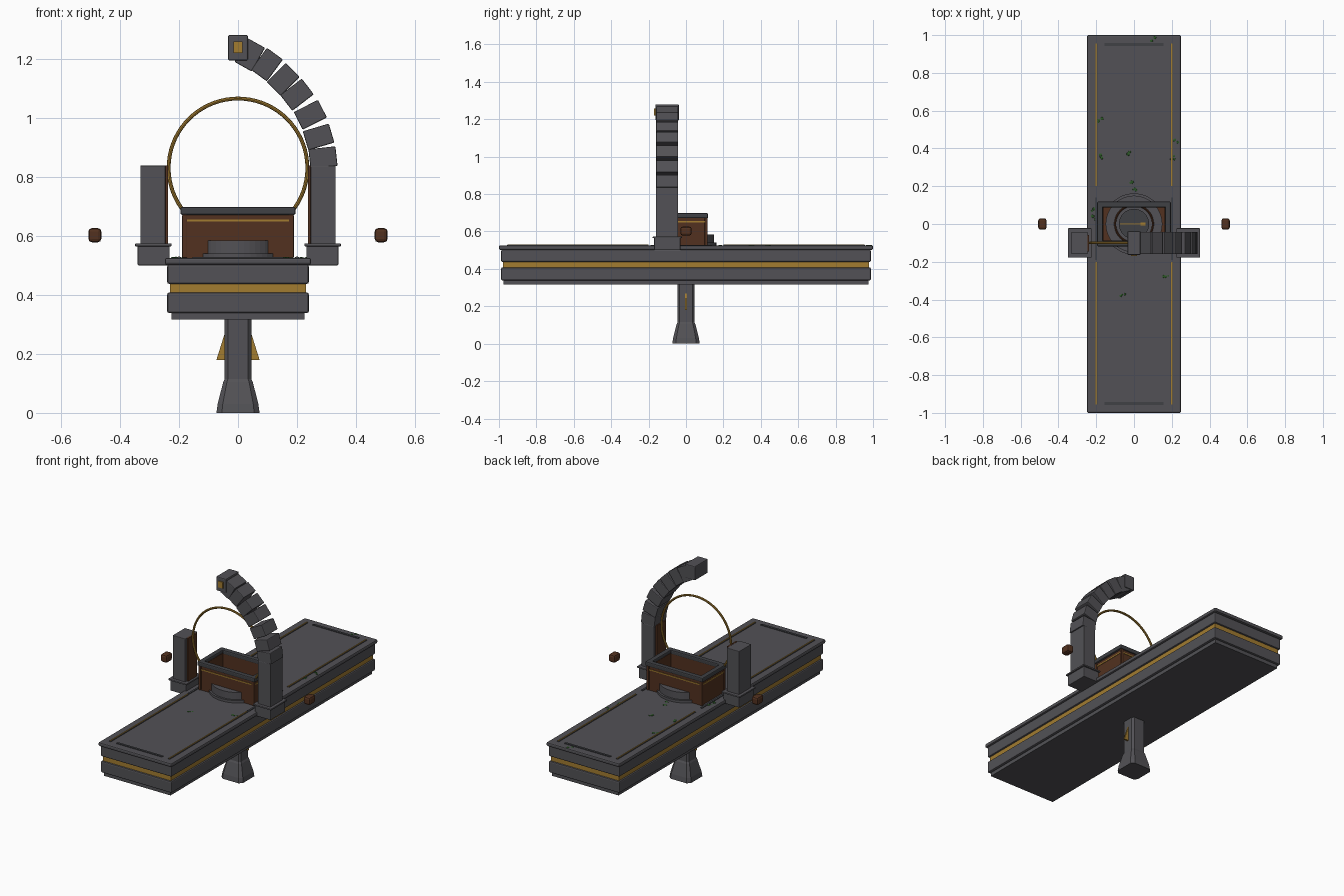
import bpy, bmesh, math, random
from mathutils import Matrix, Vector

if "Cube" in bpy.data.objects:
    bpy.data.objects.remove(bpy.data.objects["Cube"])
random.seed(4)


def material(name, rgb):
    m = bpy.data.materials.new(name)
    m.use_nodes = True
    m.diffuse_color = (*rgb, 1)
    m.node_tree.nodes["Principled BSDF"].inputs["Base Color"].default_value = (*rgb, 1)
    return m


STONE = material("grey stone", (0.085, 0.083, 0.092))
DARK = material("dark stone", (0.05, 0.052, 0.058))
GOLD = material("aged gold", (0.36, 0.20, 0.03))
WOOD = material("brown bronze", (0.085, 0.031, 0.014))
MOSS = material("green moss", (0.025, 0.095, 0.02))


def finish(name, bm, mat, bevel=0.0):
    mesh = bpy.data.meshes.new(name)
    bm.to_mesh(mesh)
    bm.free()
    mesh.materials.append(mat)
    ob = bpy.data.objects.new(name, mesh)
    bpy.context.collection.objects.link(ob)
    if bevel:
        mod = ob.modifiers.new("Bevel", "BEVEL")
        mod.width, mod.segments = bevel, 2
    return ob


def box(name, x, y, z, mat, bevel=0.0):
    """Box from (min, max) ranges along each axis."""
    bm = bmesh.new()
    size = [r[1] - r[0] for r in (x, y, z)]
    mid = [sum(r) / 2 for r in (x, y, z)]
    bmesh.ops.create_cube(bm, size=1, matrix=Matrix.Translation(mid) @ Matrix.Diagonal((*size, 1)))
    return finish(name, bm, mat, bevel)


def slab(name, hx, hy, z, mat, bevel=0.0):
    return box(name, (-hx, hx), (-hy, hy), z, mat, bevel)


def disc(name, r, z, mat, sides=48):
    bm = bmesh.new()
    bmesh.ops.create_cone(bm, cap_ends=True, segments=sides, radius1=r, radius2=r, depth=z[1] - z[0],
                          matrix=Matrix.Translation((0, 0, sum(z) / 2)))
    return finish(name, bm, mat)


def frame(name, hx, hy, t, z, mat, bevel=0.0):
    """Four walls around a rectangle."""
    for s, side in ((-1, "a"), (1, "b")):
        xs, ys = sorted((s * hx, s * (hx - t))), sorted((s * hy, s * (hy - t)))
        box(f"{name}_end_{side}", xs, (-hy, hy), z, mat, bevel)
        box(f"{name}_long_{side}", (-hx, hx), ys, z, mat, bevel)


def torus(name, centre, radius, tube, mat, upright):
    bpy.ops.mesh.primitive_torus_add(major_radius=radius, minor_radius=tube, major_segments=72,
                                     minor_segments=8, location=centre,
                                     rotation=(math.pi / 2 if upright else 0, 0, 0))
    ob = bpy.context.object
    ob.name = name
    ob.data.materials.append(mat)
    bpy.ops.object.shade_smooth_by_angle()


# Long platform built in layers
slab("platform_top", 0.248, 1.0, (0.502, 0.525), STONE, 0.007)
slab("platform_upper", 0.24, 0.988, (0.437, 0.503), STONE, 0.007)
slab("platform_band", 0.23, 0.978, (0.40, 0.44), GOLD)
slab("platform_lower", 0.24, 0.988, (0.338, 0.408), STONE, 0.007)
slab("platform_base", 0.225, 0.975, (0.316, 0.34), STONE)

# Inlaid trim strips on the deck
for s in (-1, 1):
    end = sorted((s * 0.943, s * 0.957))
    box("end_trim", (-0.155, 0.155), end, (0.52, 0.529), DARK)
    box("centre_trim", sorted((s * 0.195, s * 0.207)), (-0.19, 0.14), (0.52, 0.529), DARK)
    for t in (-1, 1):
        run = sorted((t * 0.2, t * 0.955))
        box("side_trim", sorted((s * 0.193, s * 0.207)), run, (0.52, 0.528), DARK)
        box("side_inlay", sorted((s * 0.197, s * 0.203)), run, (0.52, 0.53), GOLD)

# Stem with flared square foot
bm = bmesh.new()
rings = []
for h, z in ((0.073, 0), (0.069, 0.03), (0.05, 0.105), (0.045, 0.115), (0.045, 0.32)):
    c = h * 0.75
    pts = ((h, -c), (h, c), (c, h), (-c, h), (-h, c), (-h, -c), (-c, -h), (c, -h))
    rings.append([bm.verts.new((x, y, z)) for x, y in pts])
for a, b in zip(rings, rings[1:]):
    for i in range(8):
        j = (i + 1) % 8
        bm.faces.new((a[i], a[j], b[j], b[i]))
bm.faces.new(rings[0][::-1])
bm.faces.new(rings[-1])
finish("stem", bm, STONE)

# Triangular fins on the stem
for s in (-1, 1):
    bm = bmesh.new()
    tri = [(0.04, 0.285), (0.073, 0.18), (0.04, 0.18)]
    face = bm.faces.new([bm.verts.new((s * x, -0.005, z)) for x, z in tri])
    out = bmesh.ops.extrude_face_region(bm, geom=[face])
    bmesh.ops.translate(bm, verts=[v for v in out["geom"] if isinstance(v, bmesh.types.BMVert)],
                        vec=(0, 0.01, 0))
    bmesh.ops.recalc_face_normals(bm, faces=bm.faces)
    finish("stem_fin", bm, GOLD)

# Two side pillars
for s, side in ((1, "left"), (-1, "right")):
    def span(a, b):
        return sorted((s * a, s * b))
    box(f"{side}_pillar_base", span(0.232, 0.34), (-0.17, -0.03), (0.50, 0.57), STONE, 0.003)
    box(f"{side}_pillar_flange", span(0.225, 0.349), (-0.178, -0.022), (0.564, 0.574), STONE, 0.003)
    box(f"{side}_pillar", span(0.246, 0.331), (-0.16, -0.042), (0.57, 0.838), STONE, 0.003)
    box(f"{side}_pillar_panel", span(0.237, 0.247), (-0.145, -0.057), (0.574, 0.838), WOOD)

# Curved arm of separate blocks
path = [Vector((x, -0.101, z)) for x, z in (
    (0.289, 0.79), (0.288, 0.865), (0.273, 0.935), (0.245, 1.01), (0.20, 1.078),
    (0.153, 1.13), (0.098, 1.18), (0.04, 1.213), (0, 1.235))]
for i in range(1, len(path) - 1):
    d = path[i + 1] - path[i - 1]
    bm = bmesh.new()
    bmesh.ops.create_cube(bm, size=1, matrix=Matrix.Translation(path[i])
                          @ Matrix.Rotation(math.atan2(d.x, d.z), 4, "Y")
                          @ Matrix.Diagonal((0.092, 0.117, 0.067, 1)))
    finish("arm_block", bm, STONE, 0.004)
box("arm_head", (-0.034, 0.034), (-0.164, -0.038), (1.194, 1.28), STONE, 0.005)
box("arm_emitter", (-0.015, 0.015), (-0.17, -0.16), (1.22, 1.258), GOLD)

# Large hoop between the pillars
torus("hoop", (0, -0.1, 0.83), 0.235, 0.0065, GOLD, True)

# Round plinth and open casket
disc("plinth_step", 0.162, (0.52, 0.54), STONE)
disc("plinth", 0.15, (0.53, 0.584), STONE)
frame("casket_wall", 0.184, 0.11, 0.022, (0.525, 0.68), WOOD)
frame("casket_line", 0.187, 0.113, 0.01, (0.648, 0.655), GOLD)
frame("casket_rim", 0.195, 0.118, 0.031, (0.671, 0.698), DARK, 0.006)
slab("casket_floor", 0.17, 0.1, (0.525, 0.56), WOOD)
for sx in (-1, 1):
    for sy in (-1, 1):
        box("casket_corner", sorted((sx * 0.172, sx * 0.189)), sorted((sy * 0.1, sy * 0.115)),
            (0.525, 0.672), WOOD, 0.003)

# Dial inside the casket
disc("dial", 0.08, (0.58, 0.592), DARK)
torus("dial_ring", (0, 0, 0.592), 0.1, 0.005, WOOD, False)
box("dial_pointer", (-0.075, 0.05), (-0.003, 0.003), (0.59, 0.599), GOLD)
box("dial_pointer_tip", (0.035, 0.06), (-0.009, 0.009), (0.59, 0.598), GOLD)

# Floating side nodes
for s in (-1, 1):
    box("floating_node", sorted((s * 0.463, s * 0.507)), (-0.03, 0.03), (0.578, 0.626), WOOD, 0.012)

# Moss tufts scattered on the deck
for x, y in ((0.1, 0.98), (-0.18, 0.55), (-0.18, 0.36), (-0.03, 0.38), (-0.02, 0.22), (0.01, 0.18),
             (0.22, 0.44), (0.21, 0.35), (-0.215, 0.07), (-0.215, 0.03), (0.17, -0.27), (-0.06, -0.37)):
    bm = bmesh.new()
    for k in range(3):
        spot = (x + random.uniform(-0.012, 0.012), y + random.uniform(-0.012, 0.012), 0.525)
        bmesh.ops.create_icosphere(bm, subdivisions=1, radius=random.uniform(0.006, 0.011),
                                   matrix=Matrix.Translation(spot) @ Matrix.Diagonal((1, 1, 0.4, 1)))
    finish("moss_tuft", bm, MOSS)
